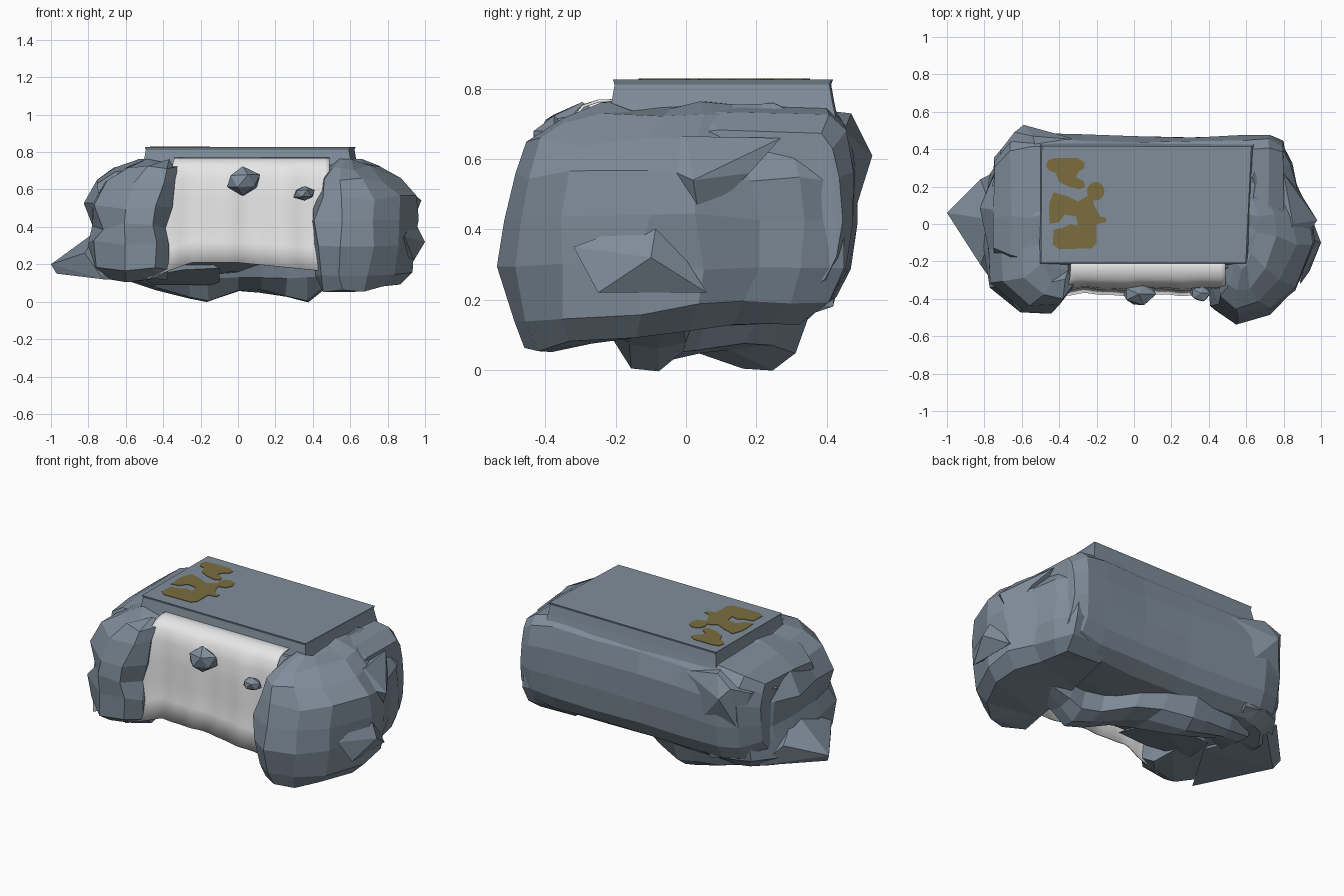
import bpy, bmesh, math, random
from mathutils import Vector

random.seed(4)


def material(name, rgb):
    m = bpy.data.materials.new(name)
    m.diffuse_color = (*rgb, 1)
    return m


STONE = material("blue grey stone", (0.215, 0.27, 0.33))
WHITE = material("pale water", (0.80, 0.80, 0.80))
MOSS = material("ochre moss", (0.20, 0.155, 0.05))


def finish(name, bm, mat):
    bmesh.ops.recalc_face_normals(bm, faces=bm.faces[:])
    me = bpy.data.meshes.new(name)
    bm.to_mesh(me)
    bm.free()
    me.materials.append(mat)
    ob = bpy.data.objects.new(name, me)
    bpy.context.collection.objects.link(ob)
    return ob


def jitter(amount):
    return Vector([random.uniform(-amount, amount) for _ in range(3)])


def loft(name, rings, mat, rough=0.0):
    """Closed skin through rings of equal length, capped at both ends."""
    bm = bmesh.new()
    vs = [[bm.verts.new(Vector(p) + jitter(rough)) for p in r] for r in rings]
    n = len(vs[0])
    for a, b in zip(vs, vs[1:]):
        for i in range(n):
            bm.faces.new((a[i], a[(i + 1) % n], b[(i + 1) % n], b[i]))
    bm.faces.new(vs[0])
    bm.faces.new(vs[-1])
    bmesh.ops.triangulate(bm, faces=[f for f in bm.faces if len(f.verts) > 4])
    return finish(name, bm, mat)


def hull(name, pts):
    bm = bmesh.new()
    for p in pts:
        bm.verts.new(p)
    bmesh.ops.convex_hull(bm, input=bm.verts[:])
    return finish(name, bm, STONE)


def rock(name, loc, size, rough):
    bm = bmesh.new()
    bmesh.ops.create_icosphere(bm, subdivisions=1, radius=1)
    for v in bm.verts:
        c = v.co * (1 + random.uniform(-rough, rough * 0.3))
        v.co = Vector([loc[k] + c[k] * size[k] for k in range(3)])
    return finish(name, bm, STONE)


def plate(name, outline, z0, z1, mat):
    return loft(name, [[(x, y, z) for x, y in outline] for z in (z0, z1)], mat)


def boulder(name, centre, outline, levels):
    """Plan outline scaled level by level: (z, x scale, y scale, x shift, y shift, tilt)."""
    cx, cy = centre
    rings = []
    for z, sx, sy, dx, dy, tilt in levels:
        rings.append([(cx + (x - cx) * sx + dx, cy + (y - cy) * sy + dy, z + tilt * y)
                      for x, y in outline])
    return loft(name, rings, STONE, 0.018)


# main stone body: side profile (y, z) carried along x
profile = [(-0.26, 0.22), (-0.31, 0.42), (-0.30, 0.62), (-0.24, 0.73), (0.0, 0.76),
           (0.39, 0.76), (0.44, 0.70), (0.465, 0.58), (0.465, 0.42), (0.445, 0.28),
           (0.40, 0.20), (0.32, 0.15), (0.10, 0.14), (-0.12, 0.16)]
stations = [(-0.75, 0.68, 0.02), (-0.66, 0.88, 0.04), (-0.54, 0.98, 0.035), (-0.28, 1.0, 0.01),
            (0.0, 1.0, 0), (0.3, 1.0, 0), (0.58, 1.0, 0.01), (0.72, 0.91, 0.05), (0.80, 0.75, 0.08)]
body = []
for x, s, dy in stations:
    body.append([(x, 0.05 + (y - 0.05) * s + dy, 0.43 + (z - 0.43) * s) for y, z in profile])
loft("main_stone_body", body, STONE, 0.006)

# side boulders
boulder("left_boulder", (-0.47, 0.0),
        [(-0.60, 0.45), (-0.69, 0.38), (-0.78, 0.25), (-0.83, 0.10), (-0.81, -0.15),
         (-0.77, -0.34), (-0.62, -0.48), (-0.44, -0.48), (-0.36, -0.38), (-0.38, -0.2),
         (-0.42, 0.15), (-0.45, 0.44)],
        [(0.13, 0.78, 0.78, -0.01, 0, 0.03), (0.19, 0.95, 0.95, -0.01, 0, 0.02),
         (0.31, 0.95, 0.99, 0, 0, 0), (0.40, 0.88, 0.98, 0.0, 0, 0),
         (0.51, 0.98, 0.97, 0.01, 0, 0), (0.64, 0.88, 0.88, 0.05, 0.0, 0),
         (0.71, 0.62, 0.80, 0.08, -0.01, 0), (0.75, 0.38, 0.60, 0.09, -0.02, 0)])
boulder("right_boulder", (0.60, 0.0),
        [(0.78, 0.46), (0.83, 0.33), (0.87, 0.20), (0.95, 0.04), (0.96, -0.12), (0.86, -0.36),
         (0.71, -0.48), (0.54, -0.52), (0.42, -0.46), (0.385, -0.3), (0.42, 0.1), (0.48, 0.44)],
        [(0.105, 0.72, 0.80, 0, -0.03, 0.09), (0.17, 0.93, 0.93, 0, -0.01, 0.05),
         (0.30, 1.0, 1.0, 0, 0, 0), (0.43, 0.98, 0.98, 0, 0, 0), (0.55, 0.95, 0.95, 0.01, 0, 0),
         (0.65, 0.74, 0.84, 0.0, 0, 0), (0.715, 0.48, 0.72, -0.02, 0.01, 0),
         (0.75, 0.22, 0.5, -0.02, 0.03, 0)])

# jutting wedges at the sides and the rear corner
hull("left_spur", [(-1, 0.06, 0.20), (-0.97, 0.03, 0.15), (-0.72, -0.36, 0.12), (-0.70, 0.30, 0.15),
                   (-0.74, 0.02, 0.39), (-0.5, 0, 0.11), (-0.82, -0.22, 0.26), (-0.82, 0.24, 0.28)])
hull("rear_left_spur", [(-0.59, 0.53, 0.61), (-0.64, 0.49, 0.67), (-0.54, 0.47, 0.73),
                        (-0.71, 0.40, 0.63), (-0.66, 0.45, 0.42), (-0.30, 0.45, 0.68),
                        (-0.45, 0.48, 0.45), (-0.5, 0.3, 0.75), (-0.76, 0.2, 0.6)])
hull("right_spur", [(1.0, -0.10, 0.32), (0.94, -0.25, 0.22), (0.94, 0.06, 0.22),
                    (0.94, -0.08, 0.44), (0.89, -0.32, 0.35), (0.8, 0, 0.3)])
hull("upper_right_spur", [(0.98, 0.02, 0.54), (0.88, 0.18, 0.56), (0.85, 0.0, 0.665),
                          (0.80, 0.27, 0.66), (0.93, 0.04, 0.42), (0.80, -0.22, 0.65), (0.7, 0.1, 0.5)])

# uneven ridge under the body, rear left to front right: (x, lowest z, y centre, half width)
under = [(-0.60, 0.12, 0.16, 0.12), (-0.44, 0.06, 0.22, 0.10), (-0.26, 0.02, 0.22, 0.11),
         (-0.16, 0.0, 0.21, 0.13), (0.0, 0.055, 0.08, 0.2), (0.12, 0.05, 0.0, 0.2),
         (0.26, 0.025, -0.08, 0.14), (0.37, 0.0, -0.11, 0.13), (0.46, 0.06, -0.11, 0.13),
         (0.58, 0.12, -0.10, 0.12)]
rings = []
for x, low, yc, w in under:
    rings.append([(x, yc - w * 1.2, 0.24), (x, yc - w, 0.13), (x, yc - w * 0.4, low + 0.01),
                  (x, yc + w * 0.25, low), (x, yc + w * 0.8, low * 0.5 + 0.05),
                  (x, yc + w * 1.2, 0.2)])
loft("under_ridge", rings, STONE, 0.008)
hull("under_left_rock", [(-0.52, -0.15, 0.13), (-0.3, -0.25, 0.17), (-0.1, -0.25, 0.18),
                         (-0.1, 0.1, 0.09), (-0.45, 0.1, 0.09), (-0.3, 0, 0.3)])

# top slab: outline stacked with a small lip
slab = [(-0.49, -0.20), (0.59, -0.20), (0.62, 0.405), (-0.485, 0.41)]
rings = []
for z, grow in ((0.70, 0.025), (0.76, 0.012), (0.812, 0.003), (0.826, -0.008)):
    rings.append([(x + math.copysign(grow, x), y + math.copysign(grow, y), z) for x, y in slab])
loft("top_slab", rings, STONE)

# water sheet: fall profile (y, t) swept across with soft folds, narrower at the top
fall = [(-0.17, 0.0), (-0.25, 0.005), (-0.295, 0.03), (-0.325, 0.09), (-0.342, 0.2),
        (-0.35, 0.4), (-0.352, 0.6), (-0.358, 0.8), (-0.378, 1.0)]
bm = bmesh.new()
grid = []
for i in range(33):
    u = i / 32
    row = []
    for y, t in fall:
        x = (-0.34 - 0.15 * t) * (1 - u) + 0.49 * u
        low = 0.21 - 0.09 * max(0, -x - 0.25) / 0.24 - 0.04 * max(0, x) / 0.4
        fold = (0.006 * math.sin(x * 19) + 0.003 * math.sin(x * 41)) * min(1, t * 4)
        row.append(bm.verts.new((x, y + fold, 0.772 + (low - 0.772) * t)))
    grid.append(row)
for a, b in zip(grid, grid[1:]):
    for j in range(len(fall) - 1):
        bm.faces.new((a[j], b[j], b[j + 1], a[j + 1]))
for f in bm.faces:
    f.smooth = True
water = finish("water_sheet", bm, WHITE)
water.modifiers.new("thickness", "SOLIDIFY").thickness = 0.008

# stones poking through the water
rock("water_stone_large", (0.025, -0.375, 0.645), (0.105, 0.07, 0.078), 0.2)
rock("water_stone_small", (0.355, -0.37, 0.578), (0.062, 0.05, 0.042), 0.15)


def blob(cx, cy, rx, ry, n=16):
    return [(cx + rx * math.cos(a * math.tau / n), cy + ry * math.sin(a * math.tau / n))
            for a in range(n)]


# moss patches on the slab
patches = [
    [(-0.47, 0.31), (-0.46, 0.34), (-0.43, 0.352), (-0.30, 0.352), (-0.265, 0.33), (-0.265, 0.30),
     (-0.30, 0.275), (-0.31, 0.25), (-0.27, 0.23), (-0.26, 0.20), (-0.29, 0.185), (-0.35, 0.20),
     (-0.40, 0.225), (-0.42, 0.275), (-0.455, 0.285)],
    blob(-0.205, 0.175, 0.047, 0.05),
    [(-0.455, 0.08), (-0.45, 0.12), (-0.43, 0.17), (-0.36, 0.15), (-0.30, 0.12), (-0.25, 0.15),
     (-0.22, 0.14), (-0.21, 0.09), (-0.18, 0.04), (-0.15, 0.035), (-0.15, 0.01), (-0.20, 0.0),
     (-0.20, -0.10), (-0.225, -0.13), (-0.40, -0.135), (-0.435, -0.11), (-0.43, -0.03),
     (-0.38, -0.02), (-0.34, 0.0), (-0.30, -0.01), (-0.31, 0.04), (-0.37, 0.05),
     (-0.40, 0.01), (-0.45, 0.0)],
]
for k, p in enumerate(patches):
    plate("moss_patch_%d" % (k + 1), p, 0.824, 0.829, MOSS)
